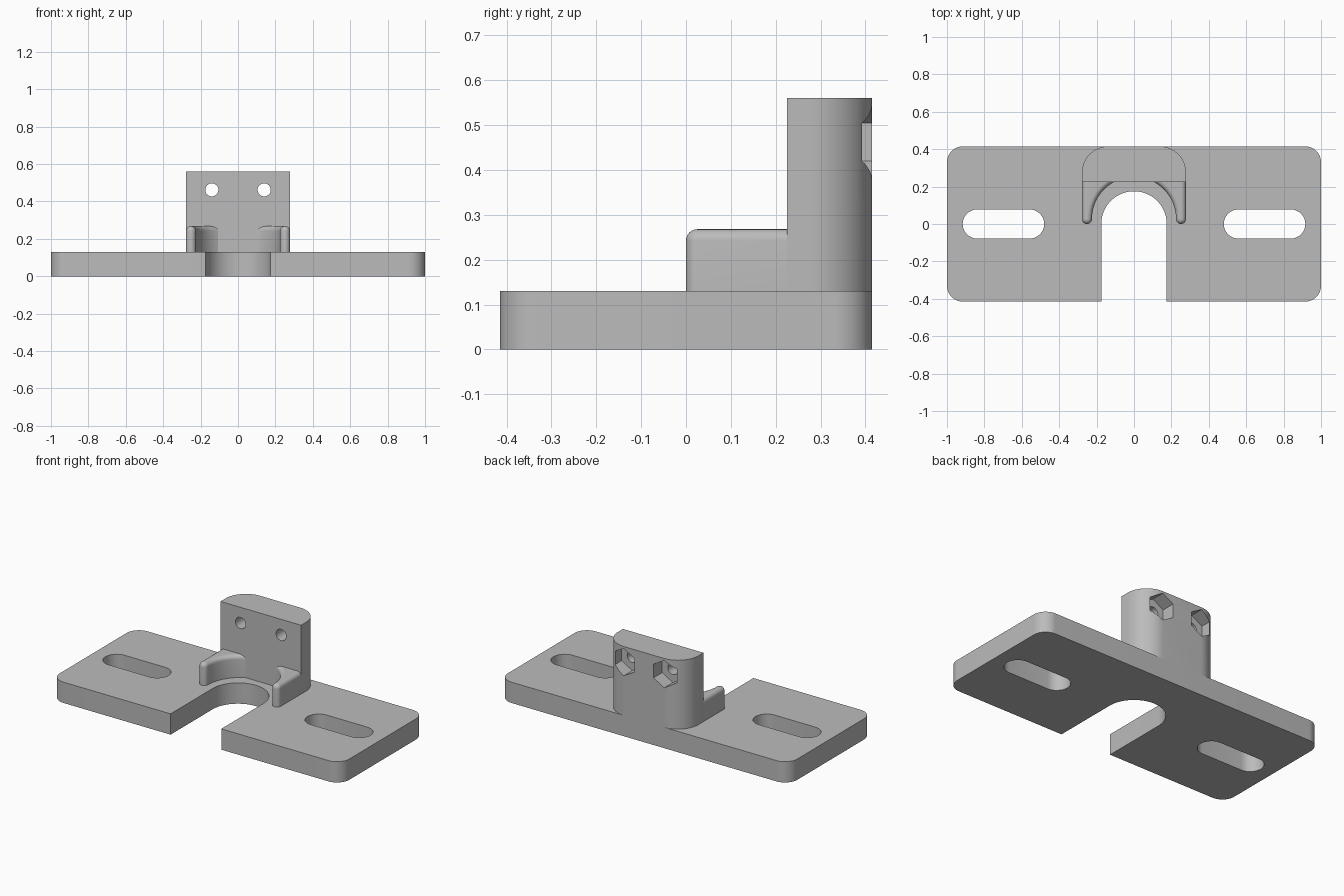
import bpy, bmesh
from math import pi, cos, sin
from mathutils import Matrix

if "Cube" in bpy.data.objects:
    bpy.data.objects.remove(bpy.data.objects["Cube"])

grey = bpy.data.materials.new("machined grey")
grey.use_nodes = True
colour = (0.5, 0.5, 0.5, 1)
grey.diffuse_color = colour
grey.node_tree.nodes["Principled BSDF"].inputs["Base Color"].default_value = colour


def arc(cx, cy, r, start, end, steps=16):
    """Points along an arc, angles in quarter turns."""
    angles = [(start + (end - start) * i / steps) * pi / 2 for i in range(steps + 1)]
    return [(cx + r * cos(a), cy + r * sin(a)) for a in angles]


def prism(name, outline, low, high, fillet=0, unbevelled_y=None):
    """Extrude an outline upward, with an optional rounded top rim."""
    bm = bmesh.new()
    face = bm.faces.new([bm.verts.new((x, y, low)) for x, y in outline])
    moved = bmesh.ops.extrude_face_region(bm, geom=[face], use_keep_orig=True)["geom"]
    top = [g for g in moved if isinstance(g, bmesh.types.BMVert)]
    bmesh.ops.translate(bm, verts=top, vec=(0, 0, high - low))
    bmesh.ops.recalc_face_normals(bm, faces=bm.faces)
    if fillet:
        rim = [e for e in bm.edges if all(v in top for v in e.verts)
               and not all(abs(v.co.y - unbevelled_y) < 1e-5 for v in e.verts)]
        bmesh.ops.bevel(bm, geom=rim, offset=fillet, segments=6, profile=0.5,
                        affect="EDGES", clamp_overlap=False)
    mesh = bpy.data.meshes.new(name)
    bm.to_mesh(mesh)
    bm.free()
    mesh.materials.append(grey)
    obj = bpy.data.objects.new(name, mesh)
    bpy.context.collection.objects.link(obj)
    return obj


def select(obj):
    bpy.ops.object.select_all(action="DESELECT")
    obj.select_set(True)
    bpy.context.view_layer.objects.active = obj


def cut(obj, cutter):
    """Subtract a cutter, then discard it."""
    select(obj)
    mod = obj.modifiers.new("cut", "BOOLEAN")
    mod.operation, mod.solver, mod.object = "DIFFERENCE", "EXACT", cutter
    bpy.ops.object.modifier_apply(modifier=mod.name)
    bpy.data.objects.remove(cutter)


def drill(x, z, r, sides, y0, y1):
    """Cutter along y with a vertex pointing up."""
    outline = [(r * sin(2 * pi * i / sides), r * cos(2 * pi * i / sides)) for i in range(sides)]
    tool = prism("drill", outline, -y1, -y0)
    tool.data.transform(Matrix.Translation((x, 0, z)) @ Matrix.Rotation(pi / 2, 4, "X"))
    return tool


PLATE_TOP, DEPTH, HALF = 0.13, 0.415, 0.278

# Base plate with rounded corners and an open U slot at the front
R = 0.085
cx, cy = 1 - R, DEPTH - R
plate = prism("base_plate",
              arc(cx, -cy, R, -1, 0) + arc(cx, cy, R, 0, 1) + arc(-cx, cy, R, 1, 2)
              + arc(-cx, -cy, R, 2, 3) + [(-0.175, -DEPTH)]
              + arc(0, 0, 0.175, 2, 0, 40) + [(0.175, -DEPTH)], 0, PLATE_TOP)

# Mounting slots
for side in (-1, 1):
    x = side * 0.698
    cut(plate, prism("slot", arc(x + 0.14, 0, 0.078, -1, 1) + arc(x - 0.14, 0, 0.078, 1, 3),
                     -0.1, 0.3))

# Upright block with large rounded back corners
R = 0.14
block = prism("upright_block",
              [(-HALF, 0.225), (HALF, 0.225)] + arc(HALF - R, DEPTH - R, R, 0, 1)
              + arc(R - HALF, DEPTH - R, R, 1, 2), PLATE_TOP, 0.56)

# Bolt holes and hexagonal nut pockets
for side in (-1, 1):
    cut(block, drill(side * 0.14, 0.462, 0.035, 32, 0.1, 0.6))
    cut(block, drill(side * 0.14, 0.462, 0.085, 6, 0.33, 0.6))

# Half-round collar with rounded tips and a filleted top rim
INNER, BACK = 0.225, 0.27
tip = (HALF - INNER) / 2
mid = INNER + tip
collar = prism("half_collar",
               [(HALF, BACK), (-HALF, BACK)] + arc(-mid, tip, tip, 2, 4, 12)
               + arc(0, tip, INNER, 2, 0, 40)[1:-1] + arc(mid, tip, tip, 2, 4, 12),
               PLATE_TOP, 0.268, tip * 0.96, BACK)
# Trim the collar flush inside the block
cut(collar, prism("trim", [(-1, 0.24), (1, 0.24), (1, 1), (-1, 1)], 0, 1))

for part in (plate, block, collar):
    select(part)
    bpy.ops.object.shade_smooth_by_angle(angle=pi / 6)
